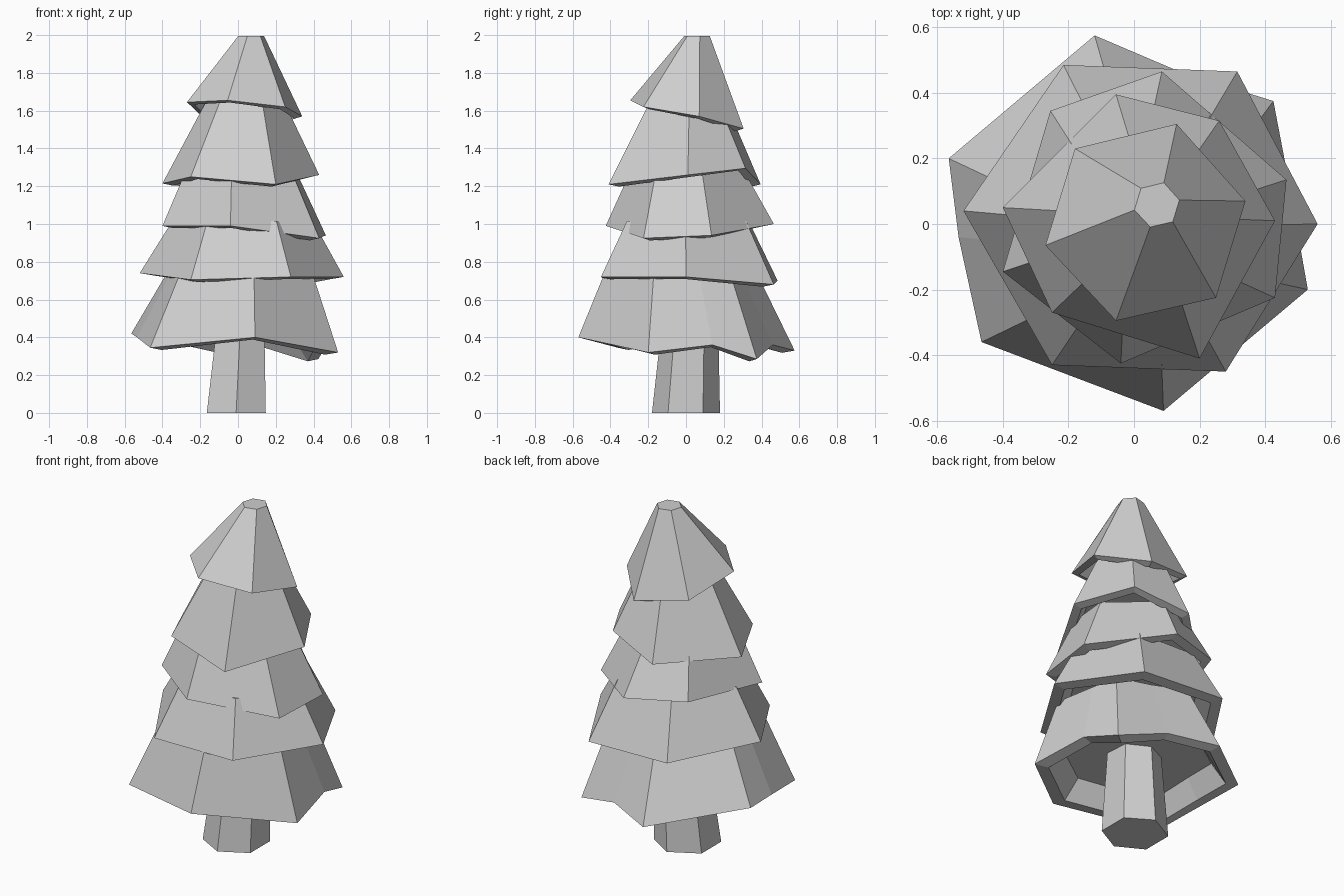
import bpy, bmesh
from mathutils import Vector

grey = bpy.data.materials.new("plain_grey")
grey.diffuse_color = (0.62, 0.62, 0.62, 1)


def loft(name, rings):
    """Skin a stack of matching rings and close both ends."""
    bm = bmesh.new()
    loops = [[bm.verts.new(p) for p in ring] for ring in rings]
    n = len(loops[0])
    for a, b in zip(loops, loops[1:]):
        for i in range(n):
            j = (i + 1) % n
            bm.faces.new((a[i], a[j], b[j], b[i]))
    bm.faces.new(loops[0][::-1])
    bm.faces.new(loops[-1])
    bmesh.ops.recalc_face_normals(bm, faces=bm.faces)
    mesh = bpy.data.meshes.new(name)
    bm.to_mesh(mesh)
    bm.free()
    mesh.materials.append(grey)
    obj = bpy.data.objects.new(name, mesh)
    bpy.context.collection.objects.link(obj)
    return obj


def tier(name, rim, centre, top_z, top_scale):
    """Crooked hollow skirt: recessed ceiling, underside lip, rim, small flat top."""
    rim = [Vector(p) for p in rim]
    mid = sum(rim, Vector()) / len(rim)

    def ring(scale, lift):
        return [mid + Vector(((p.x - mid.x) * scale, (p.y - mid.y) * scale,
                              p.z - mid.z + lift)) for p in rim]

    top = [Vector((centre[0] + (p.x - mid.x) * top_scale,
                   centre[1] + (p.y - mid.y) * top_scale, top_z)) for p in rim]
    return loft(name, [ring(0.72, 0.09), ring(0.87, -0.012), rim, top])


# Foliage, from the tip down
tier("foliage_tip",
     [(-0.18, 0.23, 1.56), (-0.27, -0.065, 1.645), (-0.055, -0.295, 1.655),
      (0.25, -0.225, 1.62), (0.34, 0.07, 1.57), (0.13, 0.305, 1.505)],
     (0.07, 0.058), 1.995, 0.225)
tier("foliage_upper",
     [(-0.055, 0.395, 1.21), (-0.40, 0.05, 1.215), (-0.25, -0.27, 1.25),
      (0.20, -0.41, 1.21), (0.43, 0.01, 1.26), (0.26, 0.315, 1.295)],
     (0.045, 0.02), 1.67, 0.47)
tier("foliage_middle",
     [(-0.255, 0.345, 1.02), (-0.40, -0.145, 0.99), (-0.04, -0.425, 0.99),
      (0.43, -0.225, 0.925), (0.465, 0.135, 0.94), (0.085, 0.465, 1.0)],
     (0.025, 0.01), 1.285, 0.67)
tier("foliage_lower",
     [(-0.215, 0.485, 0.70), (-0.52, 0.04, 0.74), (-0.25, -0.43, 0.705),
      (0.28, -0.45, 0.72), (0.56, 0.0, 0.72), (0.315, 0.465, 0.68)],
     (0.03, 0.01), 1.015, 0.69)
# The lowest skirt has dented edges between some of its corners
tier("foliage_bottom",
     [(-0.12, 0.575, 0.33), (-0.565, 0.20, 0.42), (-0.535, -0.04, 0.40),
      (-0.465, -0.36, 0.345), (0.09, -0.57, 0.40), (0.53, -0.20, 0.32),
      (0.47, 0.14, 0.36), (0.425, 0.375, 0.285), (0.15, 0.46, 0.36)],
     (0.02, 0.015), 0.745, 0.70)

# Trunk, tapering up into the bottom skirt
base = [(-0.01, -0.18), (0.147, -0.095), (0.147, 0.09),
        (0.0, 0.18), (-0.165, 0.09), (-0.165, -0.095)]
loft("trunk", [[(x, y, 0) for x, y in base],
               [(0.025 + 0.77 * x, 0.025 + 0.8 * y, 0.55) for x, y in base]])
